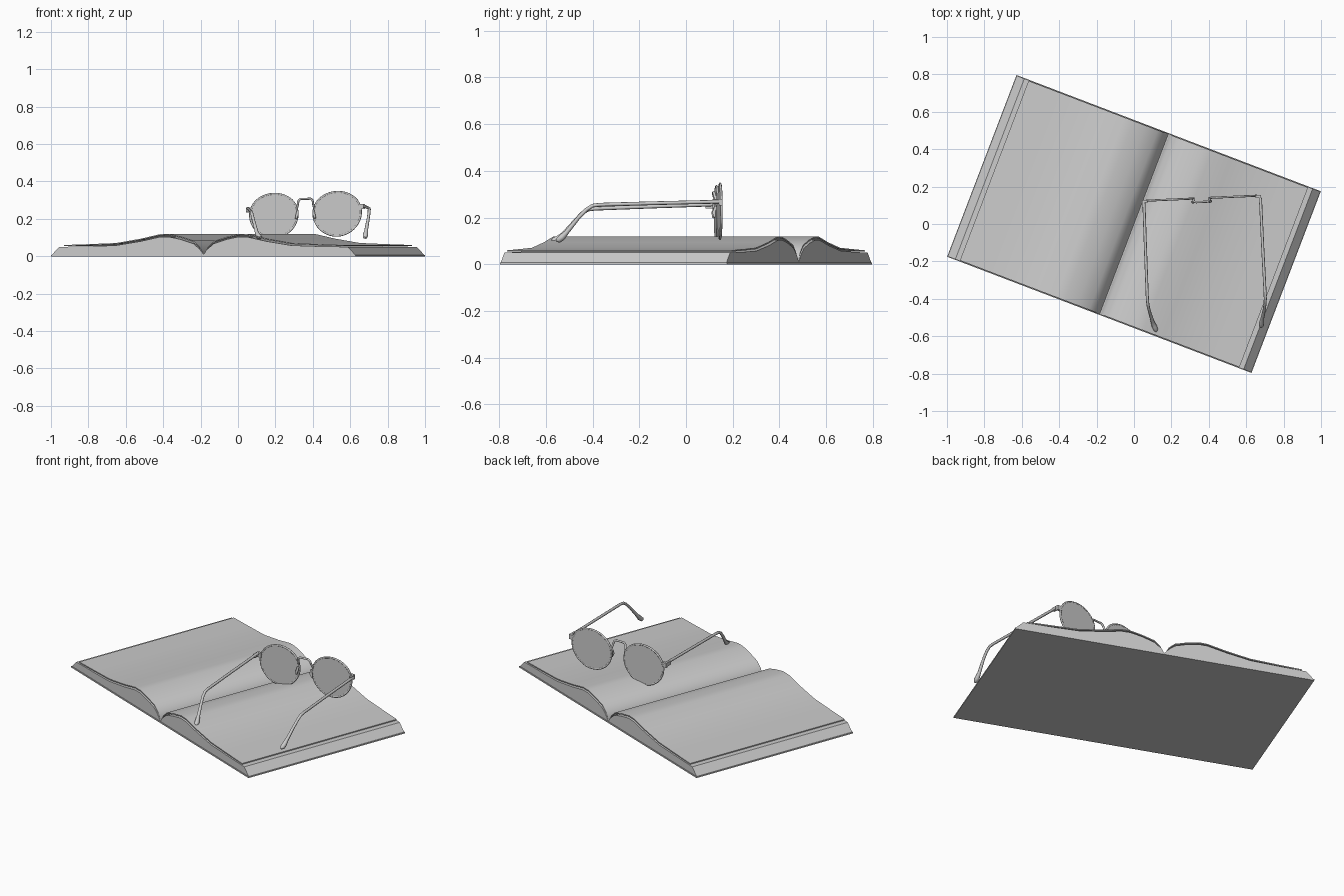
import bpy, bmesh, math
from mathutils import Vector

if "Cube" in bpy.data.objects:
    bpy.data.objects.remove(bpy.data.objects["Cube"])

ANGLE = math.radians(-20.9)


def make(name, verts, faces, smooth=True):
    me = bpy.data.meshes.new(name)
    me.from_pydata([tuple(v) for v in verts], [], faces)
    bm = bmesh.new()
    bm.from_mesh(me)
    bmesh.ops.recalc_face_normals(bm, faces=bm.faces)
    bm.to_mesh(me)
    bm.free()
    ob = bpy.data.objects.new(name, me)
    bpy.context.collection.objects.link(ob)
    if smooth:
        bpy.ops.object.select_all(action='DESELECT')
        bpy.context.view_layer.objects.active = ob
        ob.select_set(True)
        bpy.ops.object.shade_smooth_by_angle(angle=math.radians(30))
    return ob


def slab(name, top, bottom, half_v):
    """Extrude a strip between two profiles (u, z) along the spine direction."""
    n = len(top)
    verts = [(u, v, z) for v in (-half_v, half_v) for prof in (top, bottom) for u, z in prof]
    faces = []
    for i in range(n - 1):
        a, b, c, d = i, n + i, 2 * n + i, 3 * n + i
        faces += [(a, a + 1, c + 1, c), (b, b + 1, d + 1, d),
                  (a, a + 1, b + 1, b), (c, c + 1, d + 1, d)]
    for i in (0, n - 1):
        faces.append((i, n + i, 3 * n + i, 2 * n + i))
    ob = make(name, verts, faces)
    ob.rotation_euler.z = ANGLE
    return ob


def mirrored(half):
    return [(-u, z) for u, z in reversed(half)] + half[1:]


# Book: cover, page block, and the loose top page on each side
W, D = 0.871, 0.52
slab("book_cover", [(-W, 0.008), (W, 0.008)], [(-W, 0.0), (W, 0.0)], D)

block = [(0, 0.010), (0.025, 0.04), (0.06, 0.068), (0.13, 0.09), (0.2, 0.104), (0.25, 0.103),
         (0.36, 0.08), (0.5, 0.058), (0.65, 0.053), (0.825, 0.050)]
low = [(u, 0.007) for u, z in block[:-1]] + [(W - 0.002, 0.007)]
slab("page_block", mirrored(block), mirrored(low), D - 0.003)

page = [(0.006, 0.018), (0.025, 0.052), (0.06, 0.083), (0.13, 0.104), (0.2, 0.119), (0.25, 0.118),
        (0.36, 0.094), (0.5, 0.071), (0.65, 0.065), (0.80, 0.060)]
for side, s in (("left", -1), ("right", 1)):
    slab("top_page_" + side, [(s * u, z) for u, z in page],
         [(s * u, z - 0.006) for u, z in page], D - 0.006)


# Glasses: slightly turned and tilted local frame
def place(x, y, z):
    return Vector((0.361 + x, 0.138 + 0.045 * x + y, 0.222 + 0.03 * x + z))


def tube(name, pts, radii, closed=False, sides=8):
    cu = bpy.data.curves.new(name, 'CURVE')
    cu.dimensions = '3D'
    cu.bevel_depth = 1.0
    cu.bevel_resolution = sides // 2 - 2
    cu.use_fill_caps = True
    sp = cu.splines.new('POLY')
    sp.points.add(len(pts) - 1)
    for p, co, r in zip(sp.points, pts, radii):
        p.co = (*co, 1)
        p.radius = r
    sp.use_cyclic_u = closed
    sp.use_smooth = True
    ob = bpy.data.objects.new(name, cu)
    bpy.context.collection.objects.link(ob)
    return ob


def box(name, c, size):
    x, y, z = (s / 2 for s in size)
    verts = [Vector(c) + Vector((i * x, j * y, k * z))
             for i in (-1, 1) for j in (-1, 1) for k in (-1, 1)]
    return make(name, verts, [(0, 1, 3, 2), (4, 5, 7, 6), (0, 1, 5, 4),
                              (2, 3, 7, 6), (0, 2, 6, 4), (1, 3, 7, 5)], False)


N = 40
for side, s in (("left", -1), ("right", 1)):
    # Lens and rim
    ring = []
    for i in range(N):
        a = 2 * math.pi * i / N
        ring.append((s * 0.169 + 0.127 * math.cos(a) * (1 + 0.05 * math.sin(a)),
                     0.117 * math.sin(a)))
    verts = [place(x, y, z) for y in (-0.004, 0.004) for x, z in ring]
    faces = [tuple(range(N)), tuple(range(N, 2 * N))]
    faces += [(i, (i + 1) % N, N + (i + 1) % N, N + i) for i in range(N)]
    make("lens_" + side, verts, faces)
    tube("rim_" + side, [place(x, 0, z) for x, z in ring], [0.0055] * N, True)

    # End piece and hinge
    box("end_piece_" + side, place(s * 0.302, -0.003, 0.035), (0.03, 0.014, 0.028))
    box("hinge_" + side, place(s * 0.312, -0.022, 0.037), (0.012, 0.035, 0.022))

    # Nose pad
    tube("nose_pad_" + side, [place(s * 0.042, -0.012, 0.025), place(s * 0.045, -0.02, 0.0),
                              place(s * 0.052, -0.018, -0.022)], [0.005, 0.008, 0.005])

# Bridge
tube("bridge", [place(*p) for p in (
    (-0.047, 0, 0.03), (-0.041, -0.012, 0.055), (-0.038, -0.018, 0.075), (-0.028, -0.02, 0.085),
    (0.028, -0.02, 0.085), (0.038, -0.018, 0.075), (0.041, -0.012, 0.055), (0.047, 0, 0.03))],
     [0.006] * 8)

# Temples with curved ear ends resting on the page
radii = [0.008, 0.008, 0.008, 0.008, 0.008, 0.008, 0.010, 0.014, 0.013, 0.005]
left = [(0.053, 0.115, 0.256), (0.062, -0.15, 0.247), (0.071, -0.39, 0.238), (0.073, -0.42, 0.234),
        (0.077, -0.445, 0.218), (0.085, -0.475, 0.186), (0.100, -0.525, 0.128),
        (0.109, -0.548, 0.108), (0.116, -0.565, 0.102), (0.120, -0.575, 0.100)]
right = [(0.676, 0.14, 0.268), (0.688, -0.12, 0.262), (0.701, -0.37, 0.255), (0.702, -0.40, 0.251),
         (0.701, -0.425, 0.235), (0.696, -0.46, 0.200), (0.685, -0.51, 0.138),
         (0.682, -0.53, 0.116), (0.680, -0.545, 0.104), (0.678, -0.555, 0.100)]
tube("temple_left", left, radii)
tube("temple_right", right, radii)
